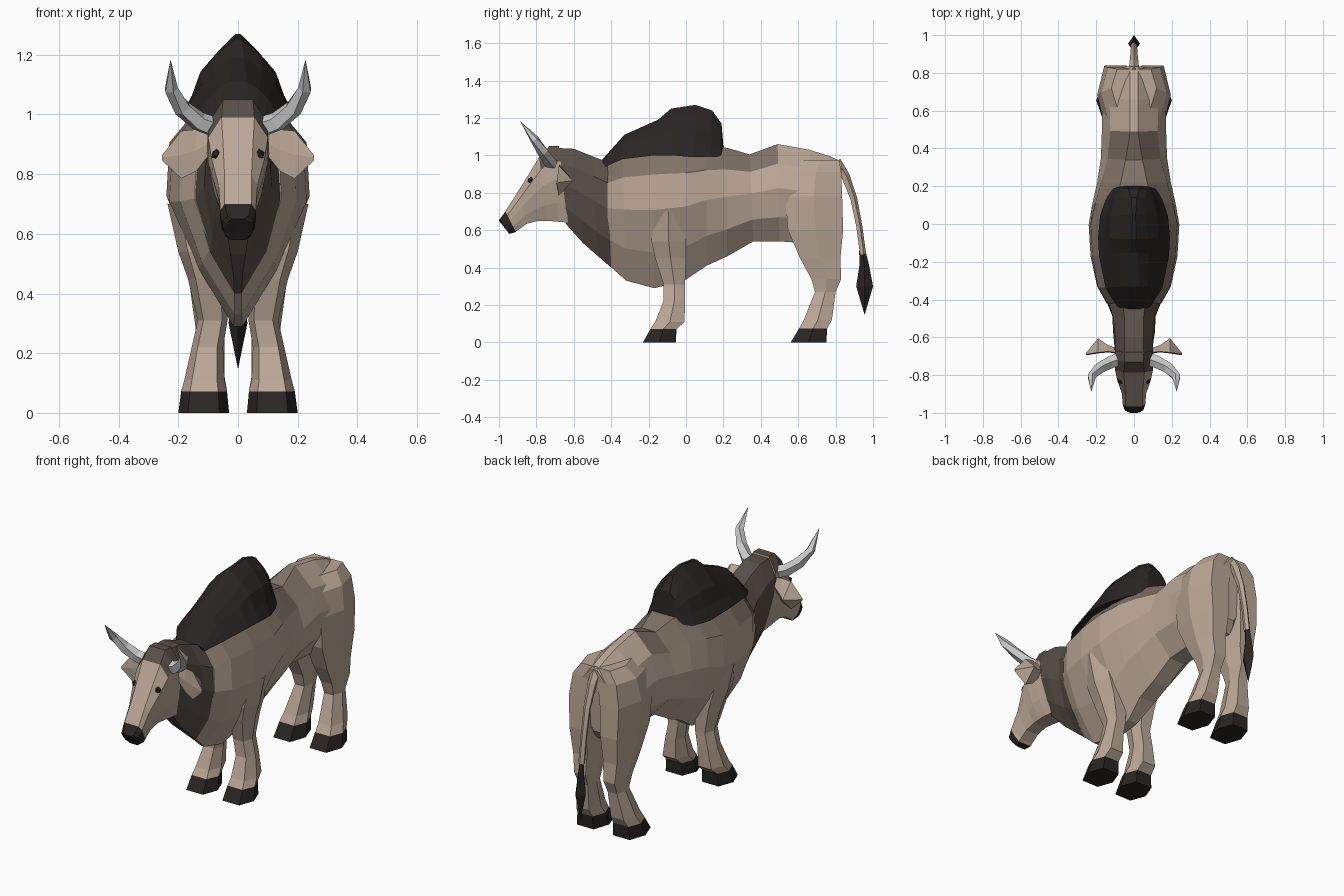
import bpy, bmesh, math
from mathutils import Vector


def mat(name, r, g, b):
    m = bpy.data.materials.new(name)
    m.diffuse_color = (r, g, b, 1)
    return m


TAN = mat("tan_hide", .50, .39, .31)
BROWN = mat("brown_hide", .10, .078, .065)
MID = mat("mid_hide", .22, .17, .135)
DARK = mat("dark_hide", .022, .018, .017)
HORN = mat("horn", .6, .6, .6)


def loft(name, rings, mats, pick=lambda i, c: 0):
    """Skin a list of equal rings with flat faces; pick chooses a material per face."""
    bm = bmesh.new()
    vs = [[bm.verts.new(p) for p in r] for r in rings]
    n = len(rings[0])
    for i in range(len(rings) - 1):
        for j in range(n):
            k = (j + 1) % n
            f = bm.faces.new((vs[i][j], vs[i][k], vs[i + 1][k], vs[i + 1][j]))
            f.material_index = pick(i, j)
    bm.faces.new(vs[0]).material_index = pick(0, 0)
    bm.faces.new(vs[-1]).material_index = pick(len(rings) - 2, 0)
    bmesh.ops.remove_doubles(bm, verts=bm.verts, dist=.0005)
    bmesh.ops.recalc_face_normals(bm, faces=bm.faces)
    me = bpy.data.meshes.new(name)
    bm.to_mesh(me)
    bm.free()
    for m in mats:
        me.materials.append(m)
    ob = bpy.data.objects.new(name, me)
    bpy.context.collection.objects.link(ob)
    return ob


def section(s):
    """Symmetric ring from (y, z bottom, y, z top, five half widths going up)."""
    yb, zb, yt, zt, *w = s
    half = [(x, yb + (yt - yb) * t, zb + (zt - zb) * t)
            for x, t in zip(w, (0, .25, .55, .8, 1))]
    return half + [(-x, y, z) for x, y, z in reversed(half)]


def leg_ring(sx, z, y0, y1, x0, x1):
    hexa = ((-1, 0), (-.62, -1), (.62, -1), (1, 0), (.62, 1), (-.62, 1))
    return [(sx * ((x0 + x1) / 2 + u * (x1 - x0) / 2),
             (y0 + y1) / 2 + v * (y1 - y0) / 2, z) for u, v in hexa]


def tube_rings(path, sides):
    """Rings around a path of (x, y, z, radius)."""
    pts = [Vector(p[:3]) for p in path]
    out = []
    for i, p in enumerate(pts):
        d = pts[min(i + 1, len(pts) - 1)] - pts[max(i - 1, 0)]
        q = d.to_track_quat('Z', 'X')
        out.append([p + q @ Vector((math.cos(a), math.sin(a), 0)) * path[i][3]
                    for a in (math.tau * k / sides for k in range(sides))])
    return out


# Torso, darker along the back around the hump
torso = [(-.42, .42, -.42, .96, .012, .09, .145, .14, .05),
         (-.32, .33, -.34, 1.02, .012, .12, .195, .19, .08),
         (-.17, .29, -.17, 1.05, .015, .13, .23, .22, .11),
         (-.01, .33, 0, 1.05, .03, .145, .24, .23, .11),
         (.11, .41, .11, 1.05, .05, .155, .22, .205, .10),
         (.22, .46, .22, 1.04, .05, .155, .195, .175, .07),
         (.36, .54, .34, 1.005, .05, .15, .175, .14, .045),
         (.50, .54, .49, 1.06, .06, .145, .17, .125, .02),
         (.64, .53, .66, 1.03, .06, .13, .17, .13, .02),
         (.76, .54, .77, .995, .04, .11, .15, .12, .02),
         (.81, .60, .835, .965, .02, .07, .09, .08, .02)]
loft("torso", [section(s) for s in torso], [TAN, MID],
     lambda i, j: 1 if i < 7 and j in (3, 4, 5) else 0)

# Hump
hump = [(-.43, .94, -.45, .975, .09, .09, .08, .06, .03),
        (-.34, .98, -.33, 1.11, .15, .13, .10, .07, .03),
        (-.17, 1.0, -.15, 1.19, .185, .155, .12, .08, .02),
        (-.07, 1.0, -.08, 1.25, .19, .155, .128, .075, .012),
        (.04, .99, .05, 1.27, .18, .15, .125, .065, .008),
        (.13, .99, .14, 1.24, .15, .125, .105, .065, .015),
        (.185, .99, .19, 1.17, .12, .10, .08, .06, .03),
        (.20, .97, .20, 1.045, .10, .095, .08, .07, .04)]
loft("hump", [section(s) for s in hump], [DARK])

# Neck with dewlap
neck = [(-.64, .63, -.70, 1.04, .04, .07, .095, .10, .05),
        (-.55, .53, -.60, 1.035, .025, .08, .11, .10, .05),
        (-.47, .46, -.50, .995, .015, .085, .115, .11, .05),
        (-.40, .40, -.42, .965, .012, .095, .145, .135, .06)]
loft("neck", [section(s) for s in neck], [BROWN])

# Head, with brown crown and dark nose
head = [(-.63, .64, -.68, 1.05, .05, .075, .10, .10, .05),
        (-.68, .645, -.73, 1.05, .05, .08, .105, .10, .05),
        (-.74, .65, -.785, .99, .045, .08, .10, .10, .055),
        (-.79, .65, -.84, .90, .04, .065, .085, .088, .05),
        (-.85, .635, -.905, .795, .04, .055, .065, .065, .045),
        (-.90, .60, -.96, .71, .04, .052, .058, .06, .045),
        (-.91, .59, -.965, .70, .04, .055, .06, .06, .045),
        (-.945, .58, -.995, .66, .025, .045, .052, .05, .035),
        (-.955, .595, -1.0, .65, .02, .03, .04, .035, .02)]
loft("head", [section(s) for s in head], [TAN, BROWN, DARK],
     lambda i, j: 2 if i > 5 else (1 if i < 2 and j in (3, 4, 5) else 0))

# Tail and its tuft
tail = [(0, .80, .965, .03), (0, .85, .89, .025), (0, .895, .77, .02),
        (0, .925, .62, .018), (0, .945, .47, .018)]
loft("tail", tube_rings(tail, 5), [TAN])
tuft = [(.943, .49, .017), (.953, .41, .026), (.955, .30, .045), (.955, .15, .001)]
loft("tail_tuft", [[(r * .7 * math.cos(a), y + r * math.sin(a), z)
                    for a in (math.tau * k / 4 for k in range(4))]
                   for y, z, r in tuft], [DARK])

front = [(0, -.23, -.055, .03, .20), (.072, -.19, -.05, .037, .19),
         (.11, -.165, -.008, .045, .18), (.22, -.12, -.005, .05, .155),
         (.31, -.12, -.005, .035, .135), (.45, -.165, 0, .03, .168),
         (.54, -.185, .0, .03, .20), (.70, -.17, -.02, .05, .236)]
rear = [(0, .56, .75, .03, .20), (.075, .605, .755, .037, .19),
        (.12, .63, .78, .045, .175), (.27, .69, .80, .045, .14),
        (.34, .67, .83, .035, .15), (.45, .61, .825, .025, .165),
        (.60, .545, .84, .01, .185), (.78, .53, .835, 0, .195),
        (.91, .56, .83, -.02, .175), (.975, .62, .82, -.04, .12)]
horn = [(.075, -.715, .955, .036), (.13, -.735, .975, .034),
        (.185, -.765, 1.02, .031), (.225, -.81, 1.085, .024),
        (.226, -.885, 1.18, .001)]
# Ear spine: x, y, z, half height, depth behind
ear = [(.085, -.68, .91, .03, .02), (.14, -.675, .88, .07, .035),
       (.19, -.68, .865, .08, .075), (.255, -.69, .855, .008, .006)]

for side, sx in (("right", 1), ("left", -1)):
    # Legs with dark hooves
    for nm, rows in (("front", front), ("rear", rear)):
        loft(f"{side}_{nm}_leg", [leg_ring(sx, *r) for r in rows], [TAN, DARK],
             lambda i, j: 1 if i == 0 else 0)
    # Horns
    loft(f"{side}_horn", tube_rings([(sx * x, y, z, r) for x, y, z, r in horn], 5),
         [HORN])
    # Ears, flattened leaves
    loft(f"{side}_ear", [[(sx * x, y, z + h), (sx * x, y + d, z),
                          (sx * x, y, z - h), (sx * x, y - .005, z)]
                         for x, y, z, h, d in ear], [TAN])
    # Eyes
    bpy.ops.mesh.primitive_ico_sphere_add(subdivisions=1, radius=.02,
                                          location=(sx * .071, -.828, .865))
    eye = bpy.context.object
    eye.name = f"{side}_eye"
    eye.data.materials.append(DARK)
